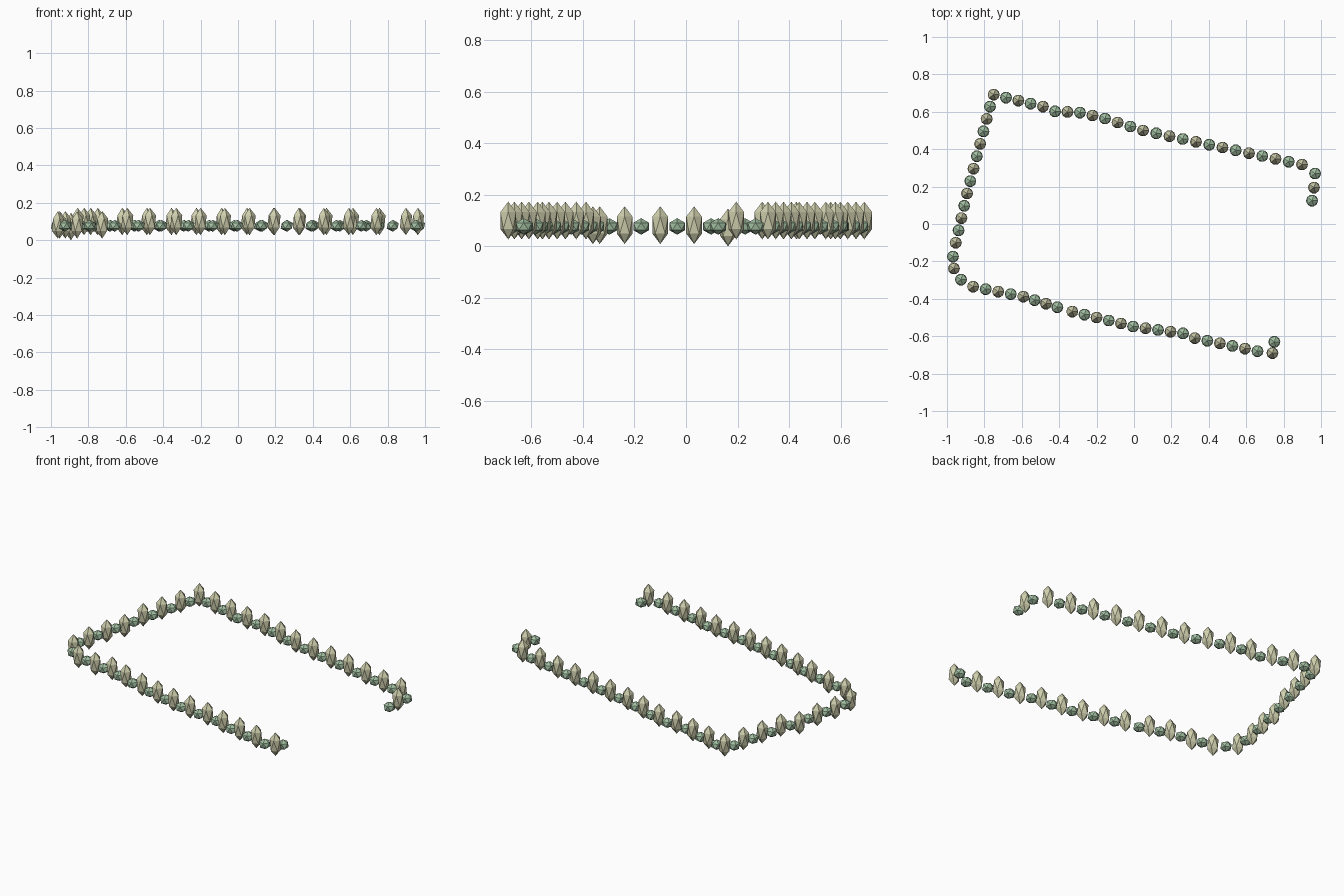
import bpy
from mathutils import Vector

if "Cube" in bpy.data.objects:
    bpy.data.objects.remove(bpy.data.objects["Cube"])


def material(name, color):
    m = bpy.data.materials.new(name)
    m.diffuse_color = color
    m.use_nodes = True
    m.node_tree.nodes["Principled BSDF"].inputs["Base Color"].default_value = m.diffuse_color
    return m


def ico_mesh(name, radius, half_height, mat):
    bpy.ops.mesh.primitive_ico_sphere_add(subdivisions=1, radius=1)
    ob = bpy.context.object
    mesh = ob.data
    mesh.name = name
    for v in mesh.vertices:
        v.co = (v.co.x * radius, v.co.y * radius, v.co.z * half_height)
    mesh.materials.append(mat)
    bpy.data.objects.remove(ob)
    return mesh


# the two kinds of shrub: low round and tall pointed
round_mesh = ico_mesh("round_shrub", 0.036, 0.032,
                      material("green", (0.36, 0.52, 0.36, 1)))
tall_mesh = ico_mesh("tall_shrub", 0.036, 0.073,
                     material("pale_olive", (0.62, 0.62, 0.42, 1)))

# hedge path: (shrub number, x, y), with shrubs spaced evenly between stops
path = [
    (0, .75, -.63), (1, .74, -.69), (2, .66, -.68), (7, .325, -.61),
    (8, .262, -.585), (12, -.005, -.548), (17, -.33, -.468),
    (18, -.41, -.445), (21, -.592, -.388), (25, -.86, -.335),
    (26, -.925, -.297), (27, -.963, -.238), (28, -.968, -.174),
    (29, -.953, -.10), (33, -.893, .163), (40, -.77, .628),
    (41, -.75, .692), (45, -.487, .628), (46, -.422, .602),
    (48, -.289, .596), (50, -.155, .564), (53, .048, .50),
    (65, .898, .318), (66, .968, .27), (67, .962, .195), (68, .952, .125),
]


def plant(i, p):
    tall = i % 2 == 1
    if not tall:
        z = 0.077
    elif i == 33:
        z = 0.073
    else:
        z = 0.082 if 23 <= i < 33 else 0.10   # sunken along the left side
    ob = bpy.data.objects.new("tall_shrub" if tall else "round_shrub",
                              tall_mesh if tall else round_mesh)
    ob.location = (p.x, p.y, z)
    bpy.context.collection.objects.link(ob)


for (i0, x0, y0), (i1, x1, y1) in zip(path, path[1:]):
    for i in range(i0, i1):
        plant(i, Vector((x0, y0)).lerp(Vector((x1, y1)), (i - i0) / (i1 - i0)))
plant(path[-1][0], Vector(path[-1][1:]))
